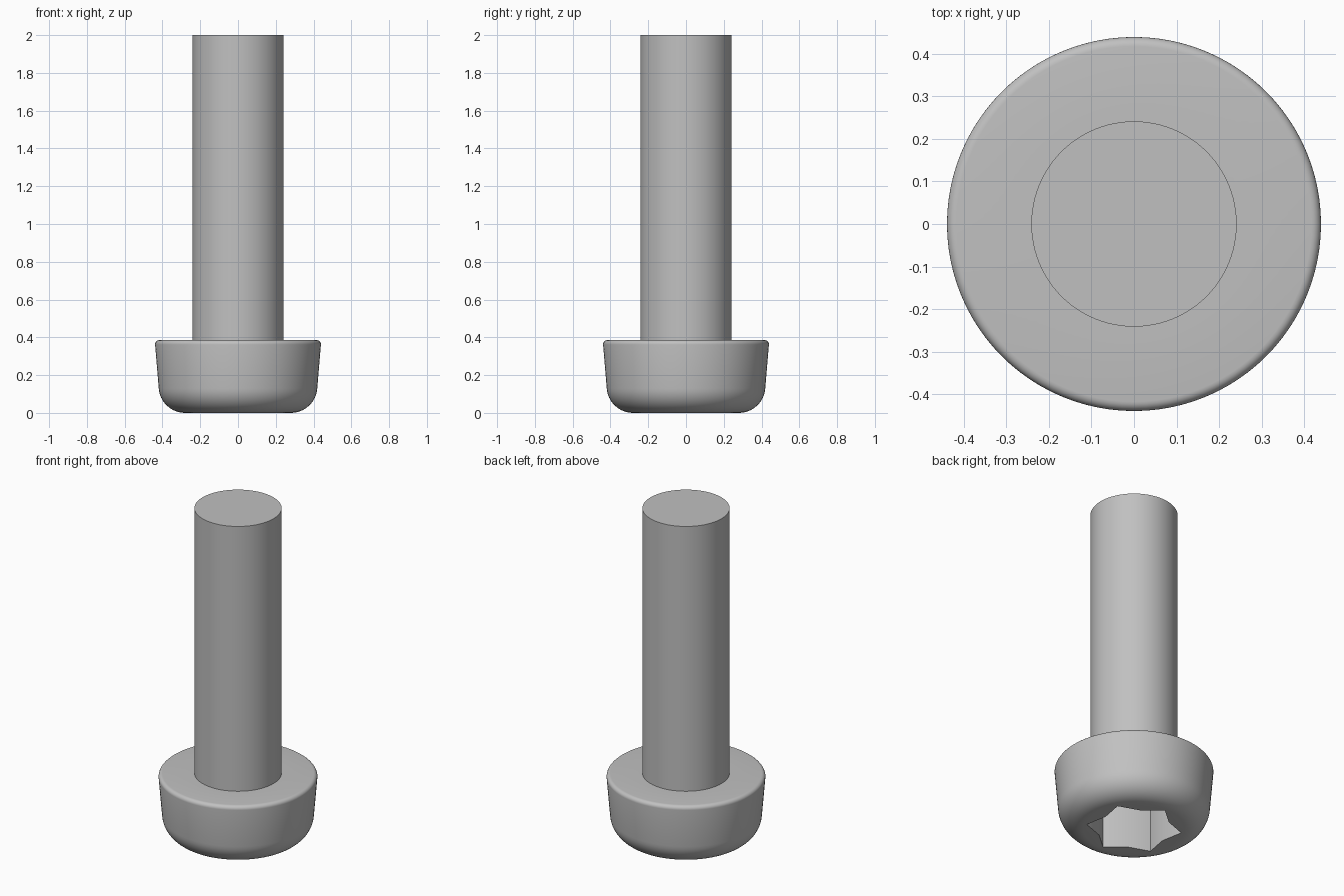
import bpy
import bmesh
from math import sin, cos, pi, radians

cube = bpy.data.objects.get("Cube")
if cube:
    bpy.data.objects.remove(cube, do_unlink=True)

SEGMENTS = 96
HEAD_TOP = 0.385
SOCKET_DEPTH = 0.27

steel = bpy.data.materials.new("grey steel")
steel.use_nodes = True
colour = (0.53, 0.53, 0.53, 1)
steel.diffuse_color = colour
steel.node_tree.nodes["Principled BSDF"].inputs["Base Color"].default_value = colour


def arc(cx, cz, r, start, end, steps):
    """Points of a fillet in the (radius, height) plane."""
    angles = [radians(start + (end - start) * i / steps) for i in range(steps + 1)]
    return [(cx + r * cos(a), cz + r * sin(a)) for a in angles]


def add_object(name, bm):
    bmesh.ops.recalc_face_normals(bm, faces=bm.faces)
    mesh = bpy.data.meshes.new(name)
    bm.to_mesh(mesh)
    bm.free()
    mesh.materials.append(steel)
    obj = bpy.data.objects.new(name, mesh)
    bpy.context.collection.objects.link(obj)
    return obj


def lathe(name, profile):
    """Closed solid of revolution with flat end caps."""
    bm = bmesh.new()
    rings = [[bm.verts.new((r * cos(2 * pi * i / SEGMENTS),
                            r * sin(2 * pi * i / SEGMENTS), z))
              for i in range(SEGMENTS)] for r, z in profile]
    for low, high in zip(rings, rings[1:]):
        for i in range(SEGMENTS):
            j = (i + 1) % SEGMENTS
            bm.faces.new((low[i], low[j], high[j], high[i]))
    bm.faces.new(rings[0])
    bm.faces.new(rings[-1])
    return add_object(name, bm)


# Rounded, slightly flared head running into the plain shank
profile = arc(0.28, 0.14, 0.14, -90, -4, 12)
profile += arc(0.417, HEAD_TOP - 0.022, 0.022, -4, 90, 6)
profile += [(0.241, HEAD_TOP), (0.241, 2.0)]
screw = lathe("screw_head_and_shank", profile)

# Six-pointed drive socket cut into the underside of the head
bm = bmesh.new()
star = []
for i in range(12):
    radius = 0.205 if i % 2 else 0.265
    angle = radians(30 + 30 * i)
    star.append(bm.verts.new((radius * cos(angle), radius * sin(angle), -0.1)))
base = bm.faces.new(star)
top = bmesh.ops.extrude_face_region(bm, geom=[base])["geom"]
bmesh.ops.translate(bm, vec=(0, 0, SOCKET_DEPTH + 0.1),
                    verts=[v for v in top if isinstance(v, bmesh.types.BMVert)])
cutter = add_object("socket_cutter", bm)
cutter.hide_render = True

cut = screw.modifiers.new("socket", "BOOLEAN")
cut.operation = "DIFFERENCE"
cut.solver = "EXACT"
cut.object = cutter

bpy.ops.object.select_all(action="DESELECT")
screw.select_set(True)
bpy.context.view_layer.objects.active = screw
bpy.ops.object.modifier_apply(modifier=cut.name)
bpy.data.objects.remove(cutter, do_unlink=True)
bpy.ops.object.shade_smooth_by_angle(angle=radians(25))
